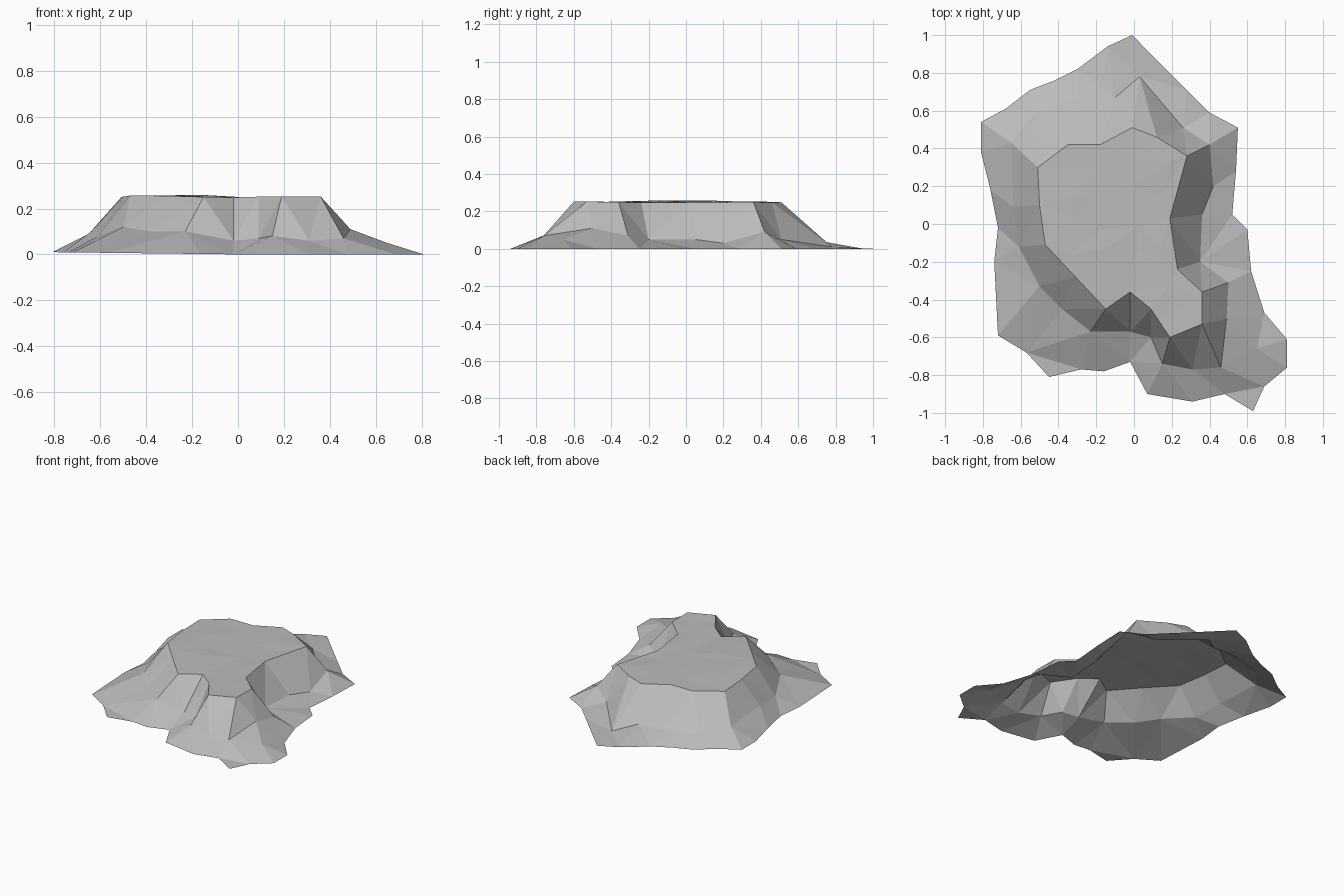
import bpy
import bmesh
import random
from mathutils import Vector
from mathutils.geometry import delaunay_2d_cdt

# Start by removing the default cube
default_cube = bpy.data.objects.get("Cube")
if default_cube:
    bpy.data.objects.remove(default_cube, do_unlink=True)

random.seed(4)

# Outline of the rock where it meets the ground: x, y in hundredths
GROUND_OUTLINE = [
    -1, 100, 10, 89, 28, 71, 40, 59, 55, 51, 54, 28, 52, 5, 60, -3,
    62, -25, 69, -47, 81, -61, 81, -76, 69, -86, 63, -99, 48, -90,
    31, -94, 7, -90, -2, -73, -16, -78, -28, -77, -45, -81, -57, -68,
    -72, -59, -74, -20, -72, -2, -76, 18, -81, 38, -81, 54, -68, 61,
    -55, 71, -42, 76, -30, 82, -14, 94]

# Foot of the cliff, above the gentle skirt: x, y, z in hundredths
CLIFF_FOOT = [
    3, 78, 1, 26, 51, 5, 40, 42, 9, 42, 20, 3, 36, 5, 5, 35, -20, 5,
    50, -31, 7, 49, -50, 11, 65, -66, 5, 46, -76, 7, 31, -77, 6,
    15, -74, 8, 9, -60, 7, -2, -57, 6, -23, -57, 10, -38, -45, 10,
    -50, -33, 12, -61, -12, 8, -64, 9, 10, -65, 43, 9, -52, 59, 6,
    -30, 66, 6, -10, 67, 5]

# Rim of the flat plateau: x, y in hundredths
PLATEAU_RIM = [
    -1, 51, 12, 46, 28, 36, 19, 3, 23, -24, 36, -36, 36, -53, 19, -60,
    9, -45, -2, -36, -15, -45, -31, -28, -47, -11, -50, 10, -51, 30,
    -35, 42, -18, 42]


def unpack(values, size):
    """Split a flat list into points measured in model units."""
    return [tuple(v / 100 for v in values[i:i + size])
            for i in range(0, len(values), size)]


def inside(x, y, ring):
    """Even-odd test for a point in a closed ring."""
    result = False
    for (ax, ay), (bx, by) in zip(ring, ring[1:] + ring[:1]):
        if (ay > y) != (by > y) and x < ax + (y - ay) * (bx - ax) / (by - ay):
            result = not result
    return result


def plateau_height(x, y):
    """Nearly level top with a slight swell on one side."""
    swell = max(0, 1 - Vector((x + 0.35, y + 0.1)).length / 0.4)
    return 0.25 + 0.012 * swell + random.uniform(-0.003, 0.003)


def add_ring(ring_points):
    """Add a closed ring of points and the edges that join them."""
    first = len(points)
    count = len(ring_points)
    points.extend(Vector(p) for p in ring_points)
    edges.extend((first + i, first + (i + 1) % count) for i in range(count))


points, edges = [], []
rim = unpack(PLATEAU_RIM, 2)

# Ground edge, cliff foot and plateau rim; the ground edge lifts at one side
add_ring([(x, y, 0.012 * max(0, -x)) for x, y in unpack(GROUND_OUTLINE, 2)])
add_ring(unpack(CLIFF_FOOT, 3))
add_ring([(x, y, plateau_height(x, y)) for x, y in rim])

# Loose points that break the plateau into subtle facets
step = 0.16
for row in range(-4, 4):
    for column in range(-4, 4):
        x = column * step + random.uniform(-0.04, 0.04)
        y = row * step + random.uniform(-0.04, 0.04)
        near_rim = min((Vector((x, y)) - Vector(p)).length for p in rim)
        if inside(x, y, rim) and near_rim > 0.07:
            points.append(Vector((x, y, plateau_height(x, y))))

# Triangulate the rings into one open rock shell
flat, _, faces, origins, _, _ = delaunay_2d_cdt(
    [p.xy for p in points], edges, [], 1, 0.0001)

bm = bmesh.new()
verts = []
for position, source in zip(flat, origins):
    height = points[source[0]].z if source else 0.1
    verts.append(bm.verts.new((position.x, position.y, height)))
for face in faces:
    bm.faces.new([verts[i] for i in face])
for face in bm.faces:
    face.normal_update()
    if face.normal.z < 0:
        face.normal_flip()
    face.smooth = False

mesh = bpy.data.meshes.new("rock_plateau")
bm.to_mesh(mesh)
bm.free()

# One plain stone colour
stone = bpy.data.materials.new("stone grey")
stone.use_nodes = True
colour = (0.5, 0.5, 0.5, 1)
stone.diffuse_color = colour
stone.node_tree.nodes["Principled BSDF"].inputs["Base Color"].default_value = colour
mesh.materials.append(stone)

rock = bpy.data.objects.new("rock_plateau", mesh)
bpy.context.collection.objects.link(rock)
